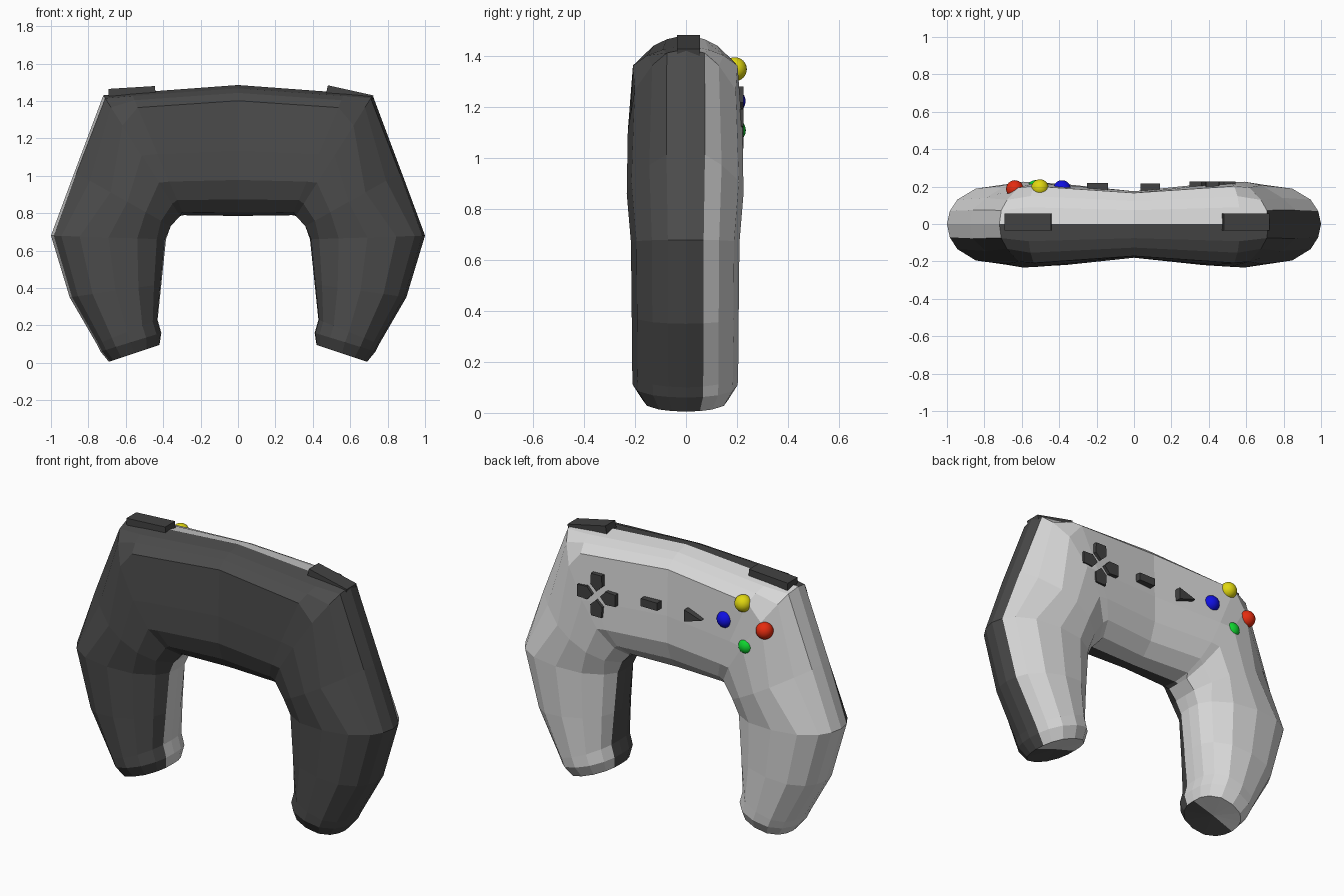
import bpy, bmesh, math
from mathutils import Matrix

if "Cube" in bpy.data.objects:
    bpy.data.objects.remove(bpy.data.objects["Cube"])


def material(name, r, g, b):
    m = bpy.data.materials.new(name)
    m.diffuse_color = (r, g, b, 1)
    m.use_nodes = True
    m.node_tree.nodes["Principled BSDF"].inputs["Base Color"].default_value = m.diffuse_color
    return m


DARK = material("dark grey shell", .07, .07, .07)
LIGHT = material("light grey shell", .68, .68, .68)
KEY = material("charcoal keys", .055, .055, .055)
RED = material("red", .78, .025, .005)
YELLOW = material("yellow", .75, .68, .005)
GREEN = material("green", .005, .68, .03)
BLUE = material("blue", .005, .005, .75)


def finish(bm, name, *mats):
    bmesh.ops.recalc_face_normals(bm, faces=bm.faces)
    me = bpy.data.meshes.new(name)
    bm.to_mesh(me)
    bm.free()
    for m in mats:
        me.materials.append(m)
    ob = bpy.data.objects.new(name, me)
    bpy.context.collection.objects.link(ob)
    return ob


# Half cross-sections: (position from inner -1 to outer 1, depth factor)
BODY = [(1, 0), (.95, .42), (.88, .7), (.76, .95), (0, 1),
        (-.45, 1), (-.75, .8), (-.95, .45), (-1, 0)]
CORNER = [(1, 0), (.95, .33), (.8, .58), (.5, .88), (0, 1),
          (-.45, .97), (-.8, .72), (-1, .33), (-1, 0)]
SHOULDER = [(1, 0), (.96, .33), (.68, .62), (.25, .92), (-.1, 1),
            (-.48, .95), (-.8, .72), (-1, .33), (-1, 0)]
GRIP = [(1, 0), (.95, .33), (.82, .62), (.5, .9), (0, 1),
        (-.5, .92), (-.84, .64), (-.98, .33), (-1, 0)]

# Sections of the right half: outer x z, inner x z, half depth, profile
SECTIONS = [
    (0, 1.485, 0, .785, .175, BODY),
    (.57, 1.443, .29, .789, .213, BODY),
    (.72, 1.43, .31, .785, .222, CORNER),
    (.874, 1.02, .36, .73, .226, SHOULDER),
    (1, .68, .385, .66, .21, GRIP),
    (.9, .35, .41, .42, .207, GRIP),
    (.755, .10, .43, .23, .205, GRIP),
    (.735, .06, .41, .16, .203, GRIP),
    (.69, .005, .42, .095, .165, GRIP),
]


def ring(bm, sec, side):
    ox, oz, ix, iz, h, prof = sec
    pts = [(c, d * h) for c, d in prof] + [(c, -d * h * 1.03) for c, d in prof[-2:0:-1]]
    out = []
    for c, y in pts:
        t = (1 - c) / 2
        out.append(bm.verts.new((side * (ox + (ix - ox) * t), y, oz + (iz - oz) * t)))
    return out


# Shell: one sweep from left grip tip over the body to the right grip tip
bm = bmesh.new()
rings = [ring(bm, s, -1) for s in SECTIONS[:0:-1]] + [ring(bm, s, 1) for s in SECTIONS]
mid, n = len(SECTIONS) - 1, 16
for k in range(len(rings) - 1):
    a, b = rings[k], rings[k + 1]
    on_grip = min(abs(k - mid), abs(k + 1 - mid)) >= 2
    for j in range(n):
        f = bm.faces.new((a[j], a[(j + 1) % n], b[(j + 1) % n], b[j]))
        light = j < 8
        if on_grip and j in (0, 7, 8, 15):     # narrow side strips differ per side
            light = k < mid
        f.material_index = int(light)
for r, s in ((rings[0], -1), (rings[-1], 1)):  # grip end fans
    c = bm.verts.new((s * .557, 0, .055))
    for j in range(n):
        f = bm.faces.new((r[j], r[(j + 1) % n], c))
        f.material_index = int(j < 8)
finish(bm, "controller_shell", DARK, LIGHT)


# Keys on the +y face: outline in x z, extruded in y
def key(name, outline, y0, y1):
    bm = bmesh.new()
    f = bm.faces.new([bm.verts.new((x, y0, z)) for x, z in outline])
    new = bmesh.ops.extrude_face_region(bm, geom=[f])["geom"]
    bmesh.ops.translate(bm, vec=(0, y1 - y0, 0),
                        verts=[v for v in new if isinstance(v, bmesh.types.BMVert)])
    return finish(bm, name, KEY)


# Direction pad: four house-shaped keys pointing at the centre
HOUSE = [(.025, 0), (.06, .038), (.122, .034), (.122, -.034), (.06, -.038)]
for i, label in enumerate(("left", "top", "right", "bottom")):
    ca, sa = round(math.cos(i * math.pi / 2)), round(math.sin(i * math.pi / 2))
    key("direction_key_" + label,
        [(.42 + u * ca - v * sa, 1.16 + u * sa + v * ca) for u, v in HOUSE], .17, .226)

# Menu keys
key("menu_key", [(.035, 1.17), (.14, 1.17), (.14, 1.215), (.035, 1.215)], .15, .216)
key("play_key", [(-.14, 1.155), (-.14, 1.225), (-.25, 1.19)], .15, .218)

# Coloured round buttons
for name, mat, loc in (("red_button", RED, (-.637, .187, 1.225)),
                       ("yellow_button", YELLOW, (-.503, .192, 1.35)),
                       ("green_button", GREEN, (-.525, .188, 1.11)),
                       ("blue_button", BLUE, (-.385, .187, 1.225))):
    bm = bmesh.new()
    bmesh.ops.create_uvsphere(bm, u_segments=24, v_segments=16, radius=.047)
    for f in bm.faces:
        f.smooth = True
    finish(bm, name, mat).location = loc

# Shoulder triggers on the top edge
for name, x, z, tilt in (("right_trigger", .597, 1.432, 12.5), ("left_trigger", -.567, 1.447, -3.5)):
    bm = bmesh.new()
    bmesh.ops.create_cube(bm, size=1, matrix=Matrix.Diagonal((.25, .09, .05, 1)))
    ob = finish(bm, name, KEY)
    ob.location = (x, .01, z)
    ob.rotation_euler = (0, math.radians(tilt), 0)
